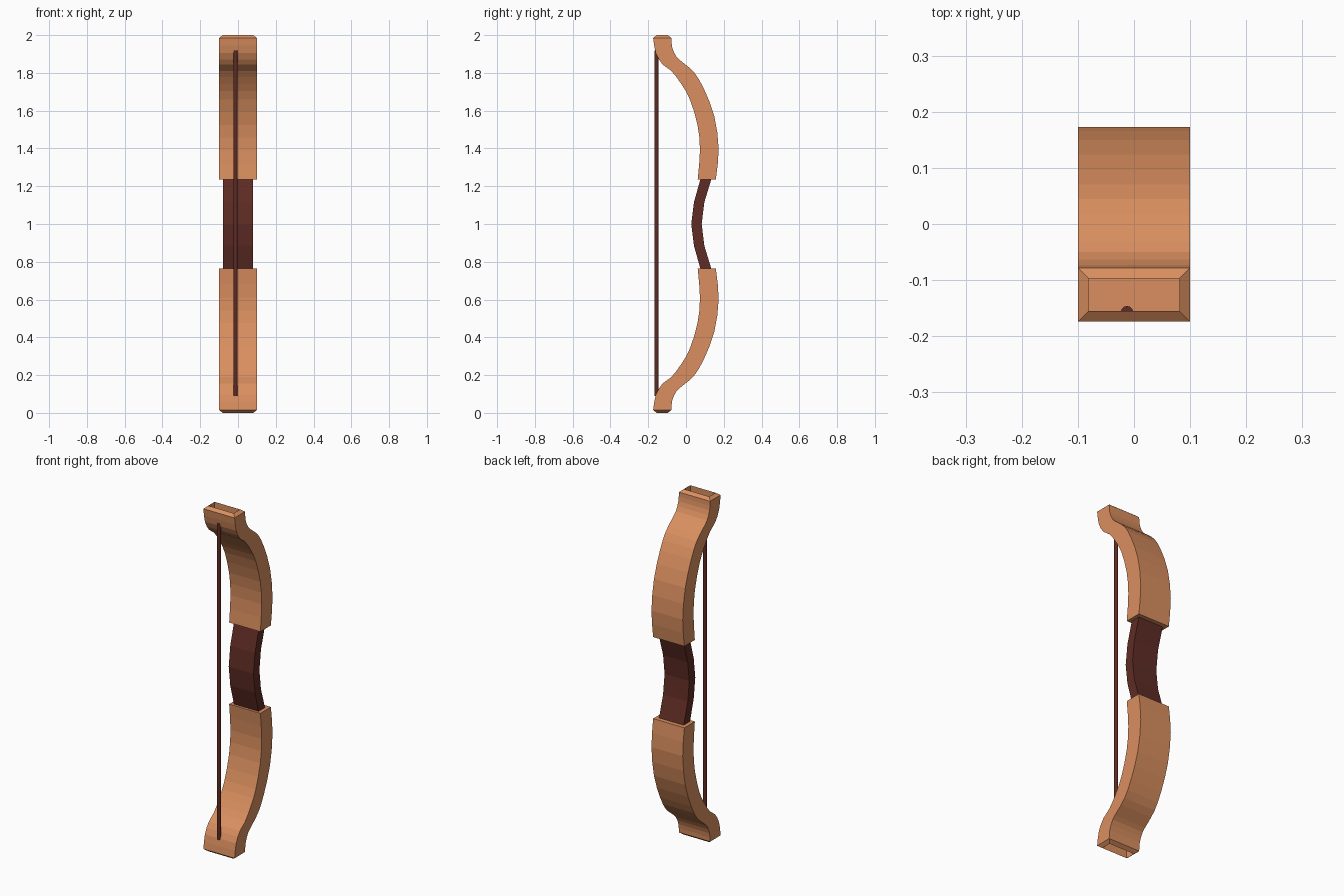
import bpy
import bmesh
from mathutils import Vector

MID = 1.0  # height of the symmetry plane

cube = bpy.data.objects.get("Cube")
if cube:
    bpy.data.objects.remove(cube, do_unlink=True)


def make_material(name, rgb):
    mat = bpy.data.materials.new(name)
    mat.use_nodes = True
    color = (*rgb, 1.0)
    mat.diffuse_color = color
    mat.node_tree.nodes["Principled BSDF"].inputs["Base Color"].default_value = color
    return mat


def smooth_path(points, steps):
    """Catmull-Rom resampling of a list of (y, z) points."""
    pts = [Vector(p) for p in points]
    pts = [2 * pts[0] - pts[1]] + pts + [2 * pts[-1] - pts[-2]]
    result = []
    for a, b, c, d in zip(pts, pts[1:], pts[2:], pts[3:]):
        for i in range(steps):
            t = i / steps
            result.append(0.5 * (2 * b + (c - a) * t + (2 * a - 5 * b + 4 * c - d) * t ** 2
                                 + (3 * b - a - 3 * c + d) * t ** 3))
    return result + [pts[-2]]


def strip_mesh(front, back, half_width):
    """Box-section strip between two edge paths; returns the bmesh and its end cap."""
    bm = bmesh.new()
    rings = []
    for f, b in zip(front, back):
        corners = ((-half_width, f), (half_width, f), (half_width, b), (-half_width, b))
        rings.append([bm.verts.new((x, p[0], p[1] - MID)) for x, p in corners])
    for low, high in zip(rings, rings[1:]):
        for i in range(4):
            j = (i + 1) % 4
            bm.faces.new((low[i], low[j], high[j], high[i]))
    bm.faces.new(rings[0][::-1])
    end = bm.faces.new(rings[-1])
    bmesh.ops.recalc_face_normals(bm, faces=bm.faces)
    return bm, end


def add_object(name, bm, mat):
    mesh = bpy.data.meshes.new(name)
    bm.to_mesh(mesh)
    bm.free()
    mesh.materials.append(mat)
    obj = bpy.data.objects.new(name, mesh)
    obj.location.z = MID
    bpy.context.collection.objects.link(obj)
    return obj


light_wood = make_material("light wood", (0.70, 0.275, 0.115))
dark_leather = make_material("dark leather", (0.115, 0.025, 0.018))

# Limbs: curved strip with a chamfered, recessed tip, mirrored top to bottom
front_edge = [(0.062, 1.236), (0.074, 1.39), (0.061, 1.525), (0.02, 1.66), (-0.024, 1.74),
              (-0.077, 1.81), (-0.124, 1.845), (-0.16, 1.905), (-0.174, 1.985)]
back_edge = [(0.158, 1.236), (0.173, 1.395), (0.15, 1.57), (0.095, 1.715), (0.045, 1.8),
             (-0.01, 1.85), (-0.05, 1.885), (-0.073, 1.935), (-0.078, 1.985)]
bm, tip = strip_mesh(smooth_path(front_edge, 2), smooth_path(back_edge, 2), 0.1)
bmesh.ops.inset_individual(bm, faces=[tip], thickness=0.019, depth=0.015, use_even_offset=True)
bmesh.ops.inset_individual(bm, faces=[tip], thickness=0.0, depth=-0.09)
limbs = add_object("limbs", bm, light_wood)
mirror = limbs.modifiers.new("Mirror", "MIRROR")
mirror.use_axis = (False, False, True)

# Grip: narrower strip bowed towards the string, ends tucked into the limbs
grip_front = [(0.08, 0.75), (0.042, 0.885), (0.028, 1.0), (0.042, 1.115), (0.08, 1.25)]
grip_back = [(0.138, 0.75), (0.097, 0.885), (0.083, 1.0), (0.097, 1.115), (0.138, 1.25)]
bm, _ = strip_mesh(grip_front, grip_back, 0.079)
add_object("grip", bm, dark_leather)

# String: thin rod from tip to tip
bm = bmesh.new()
bmesh.ops.create_cone(bm, cap_ends=True, segments=12, radius1=0.011, radius2=0.011, depth=1.83)
string = add_object("string", bm, dark_leather)
string.location = (-0.0125, -0.157, 1.004)
